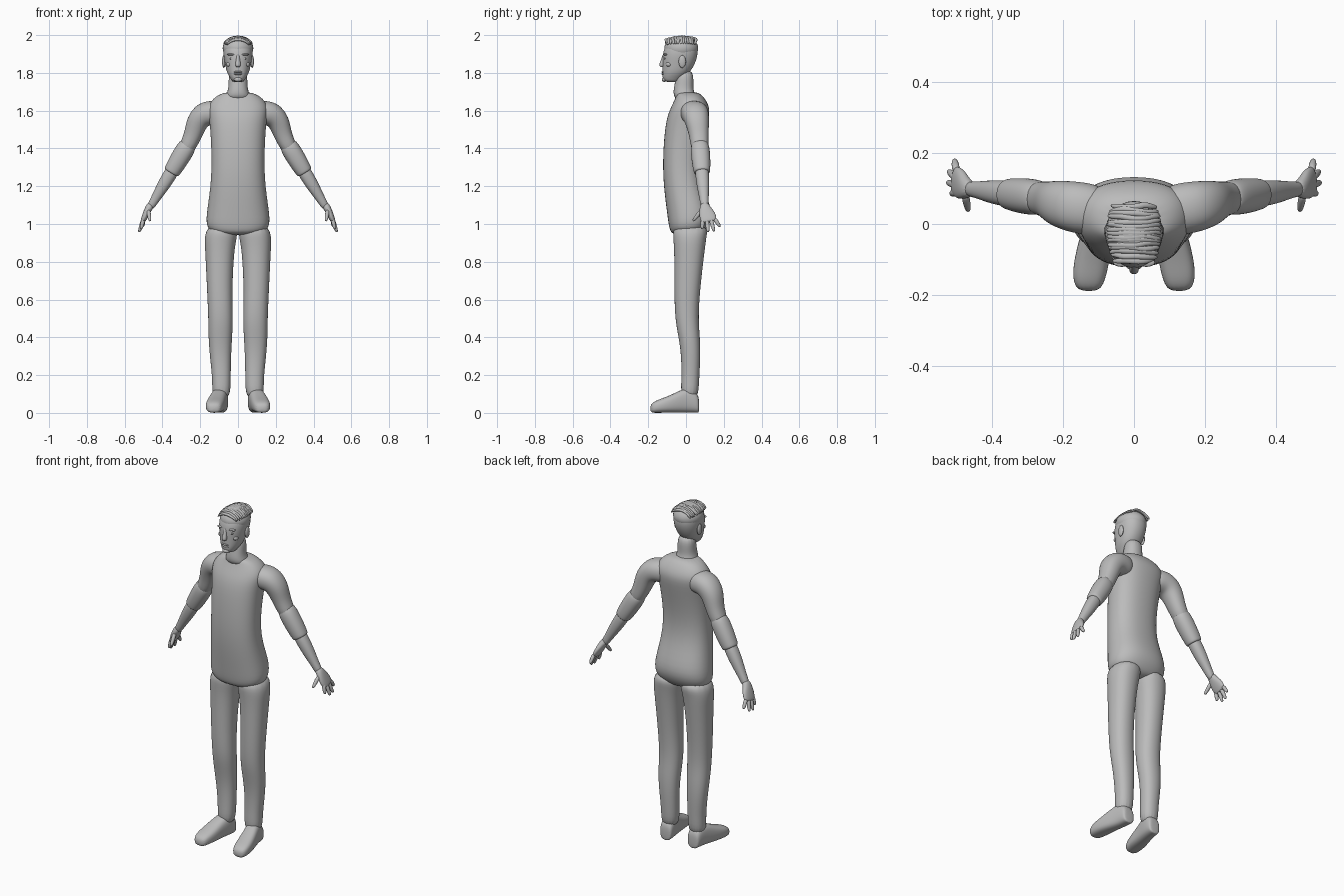
import bpy, bmesh, math, random
from mathutils import Vector

if "Cube" in bpy.data.objects:
    bpy.data.objects.remove(bpy.data.objects["Cube"], do_unlink=True)

grey = (0.5, 0.5, 0.5, 1)
clay = bpy.data.materials.new("plain_grey")
clay.use_nodes = True
clay.diffuse_color = grey
clay.node_tree.nodes["Principled BSDF"].inputs["Base Color"].default_value = grey


def power(value, exponent):
    return math.copysign(abs(value) ** exponent, value)


def loft(name, rings, side=1, squareness=0.9, segments=16, levels=2):
    """Skin a closed smooth shape over rings of (centre, u axis, v axis)."""
    bm = bmesh.new()
    loops = []
    for centre, u, v in rings:
        loop = []
        for i in range(segments):
            angle = math.tau * i / segments
            point = (centre + u * power(math.cos(angle), squareness)
                     + v * power(math.sin(angle), squareness))
            loop.append(bm.verts.new((point.x * side, point.y, point.z)))
        loops.append(loop)
    for lower, upper in zip(loops, loops[1:]):
        for i in range(segments):
            j = (i + 1) % segments
            bm.faces.new((lower[i], lower[j], upper[j], upper[i]))
    bm.faces.new(loops[0])
    bm.faces.new(loops[-1])
    bmesh.ops.recalc_face_normals(bm, faces=bm.faces)
    for face in bm.faces:
        face.smooth = True
    mesh = bpy.data.meshes.new(name)
    bm.to_mesh(mesh)
    bm.free()
    mesh.materials.append(clay)
    obj = bpy.data.objects.new(name, mesh)
    bpy.context.collection.objects.link(obj)
    subdivision = obj.modifiers.new("smooth", "SUBSURF")
    subdivision.levels = subdivision.render_levels = levels


def slab(z, inner, outer, front, back):
    """Horizontal ring filling a rectangle."""
    return (Vector(((inner + outer) / 2, (front + back) / 2, z)),
            Vector(((outer - inner) / 2, 0, 0)),
            Vector((0, (back - front) / 2, 0)))


def column(name, rows, **options):
    """Upright symmetric shape from rows of (z, half width, front, back)."""
    loft(name, [slab(z, -width, width, front, back)
                for z, width, front, back in rows], **options)


def limb(name, path, side=1, **options):
    """Tube along a path of (point, depth radius, thickness radius)."""
    points = [Vector(point) for point, depth, thickness in path]
    rings = []
    for i, (point, depth, thickness) in enumerate(path):
        along = points[min(i + 1, len(path) - 1)] - points[max(i - 1, 0)]
        v = along.cross(Vector((0, 1, 0))).normalized()
        u = v.cross(along).normalized()
        rings.append((points[i], u * depth, v * thickness))
    loft(name, rings, side, **options)


def straight_limb(name, start, end, rows, side=1, **options):
    """Tube on a straight line from rows of (fraction, radius)."""
    start, end = Vector(start), Vector(end)
    limb(name, [(start.lerp(end, f), radius, radius) for f, radius in rows],
         side, **options)


def blob(name, centre, size, side=1):
    """Ellipsoid from stacked rings."""
    width, depth, height = size
    steps = 9
    rings = []
    for k in range(steps):
        angle = math.pi * (k + 0.4) / (steps - 0.2)
        radius = math.sin(angle)
        rings.append((Vector(centre) - Vector((0, 0, height * math.cos(angle))),
                      Vector((width * radius, 0, 0)),
                      Vector((0, depth * radius, 0))))
    loft(name, rings, side, squareness=1, levels=1)


# Shirt, from hem to collar
column("shirt", [
    (.94, .1, -.07, .08), (.97, .17, -.09, .11), (1.05, .17, -.1, .15),
    (1.2, .145, -.12, .09), (1.35, .14, -.125, .08), (1.55, .15, -.11, .12),
    (1.62, .17, -.08, .13), (1.68, .12, -.05, .09), (1.7, .06, -.05, .06)],
    squareness=.85, segments=20)

# Neck and head
column("neck", [(1.65, .08, -.06, .07), (1.7, .055, -.07, .04),
                (1.74, .05, -.06, .04), (1.82, .05, -.05, .04)])
column("head", [
    (1.75, .03, -.11, -.04), (1.77, .04, -.125, -.02), (1.8, .06, -.125, .02),
    (1.85, .07, -.125, .05), (1.9, .08, -.125, .065), (1.95, .075, -.11, .06),
    (1.98, .05, -.07, .03)], segments=20)

# Face
straight_limb("nose", (0, -.115, 1.9), (0, -.13, 1.83),
              [(0, .008), (.4, .01), (.8, .016), (1, .012)], segments=10)
for name, height in (("upper_lip", 1.805), ("lower_lip", 1.794)):
    blob(name, (0, -.12, height), (.022, .01, .006))
blob("chin", (0, -.115, 1.765), (.022, .014, .013))

# Hair cap with locks swept across the crown
blob("hair", (0, -.025, 1.93), (.085, .094, .068))
rng = random.Random(4)
locks, steps = 15, 7
for k in range(locks):
    y = -.1 + .15 * k / (locks - 1)
    dome = math.sqrt(1 - ((y + .02) / .1) ** 2)
    path = []
    for n in range(steps):
        f = (n + .5) / steps
        angle = (f - .5) * 2.8
        taper = .4 + .6 * math.sin(math.pi * f)
        path.append(((.084 * math.sqrt(dome) * math.sin(angle),
                      y + rng.uniform(-.006, .006),
                      1.93 + (.026 + .036 * dome) * math.cos(angle)),
                     .01 * taper, .008 * taper))
    limb("hair_lock", path, segments=8, levels=1)

for side, word in ((1, "left_"), (-1, "right_")):
    # Features on each side of the face
    blob(word + "brow", (.034, -.108, 1.897), (.026, .013, .006), side)
    blob(word + "eye", (.032, -.109, 1.876), (.014, .008, .006), side)
    blob(word + "cheek", (.045, -.09, 1.845), (.018, .018, .014), side)
    blob(word + "ear", (.075, -.02, 1.86), (.01, .02, .034), side)

    # Sleeved arm, rolled cuff and bare forearm
    bicep, elbow, wrist = (.24, .07, 1.46), (.29, .075, 1.37), (.47, .1, 1.08)
    limb(word + "upper_arm", [
        ((.08, .035, 1.585), .06, .06), ((.12, .04, 1.59), .075, .066),
        ((.18, .05, 1.585), .073, .07), ((.22, .06, 1.54), .064, .06),
        (bicep, .05, .046), (elbow, .046, .043)], side)
    straight_limb(word + "rolled_sleeve", bicep, wrist,
                  [(.08, .038), (.12, .048), (.2, .052), (.35, .05),
                   (.47, .045), (.49, .042), (.5, .03)], side)
    straight_limb(word + "forearm", bicep, wrist,
                  [(.4, .036), (.55, .037), (.7, .033), (.88, .023), (1, .021)],
                  side)

    # Hand with spread fingers
    limb(word + "palm", [
        ((.455, .097, 1.11), .02, .02), ((.473, .1, 1.085), .03, .02),
        ((.488, .112, 1.05), .045, .018), ((.502, .122, 1.02), .043, .014),
        ((.506, .124, 1.01), .034, .01)], side)
    fingers = [((.475, .085, 1.075), (.466, .036, 1.015))]
    for i in range(4):
        bend = (i - 1.3) ** 2
        fingers.append(((.5, .09 + .02 * i, 1.03),
                        (.525 - .007 * bend, .085 + .032 * i, .955 + .01 * bend)))
    for label, (base, tip) in zip(("thumb", "index_finger", "middle_finger",
                                   "ring_finger", "little_finger"), fingers):
        straight_limb(word + label, base, tip,
                      [(0, .012), (.4, .012), (.8, .01), (1, .006)],
                      side, segments=8, levels=1)

    # Trouser leg: rows of z, inner, outer, front, back
    trouser = [(1, 0, .16, -.07, .12), (.93, .003, .18, -.07, .11),
               (.86, .02, .175, -.063, .1), (.65, .03, .165, -.063, .075),
               (.5, .025, .158, -.06, .066), (.4, .03, .158, -.04, .075),
               (.3, .036, .15, -.025, .078), (.17, .038, .135, -.025, .07),
               (.07, .04, .14, -.03, .066)]
    loft(word + "trouser_leg", [slab(*row) for row in trouser], side)

    # Shoe: rows of y, centre x, half width, top
    shoe = [(.07, .09, .03, .07), (.06, .09, .04, .11), (.01, .095, .044, .14),
            (-.05, .11, .047, .11), (-.11, .12, .051, .083),
            (-.16, .127, .046, .066), (-.19, .127, .03, .045)]
    loft(word + "shoe", [
        (Vector((x, y, top / 2)), Vector((width, 0, 0)), Vector((0, 0, top / 2)))
        for y, x, width, top in shoe], side, squareness=.75)
